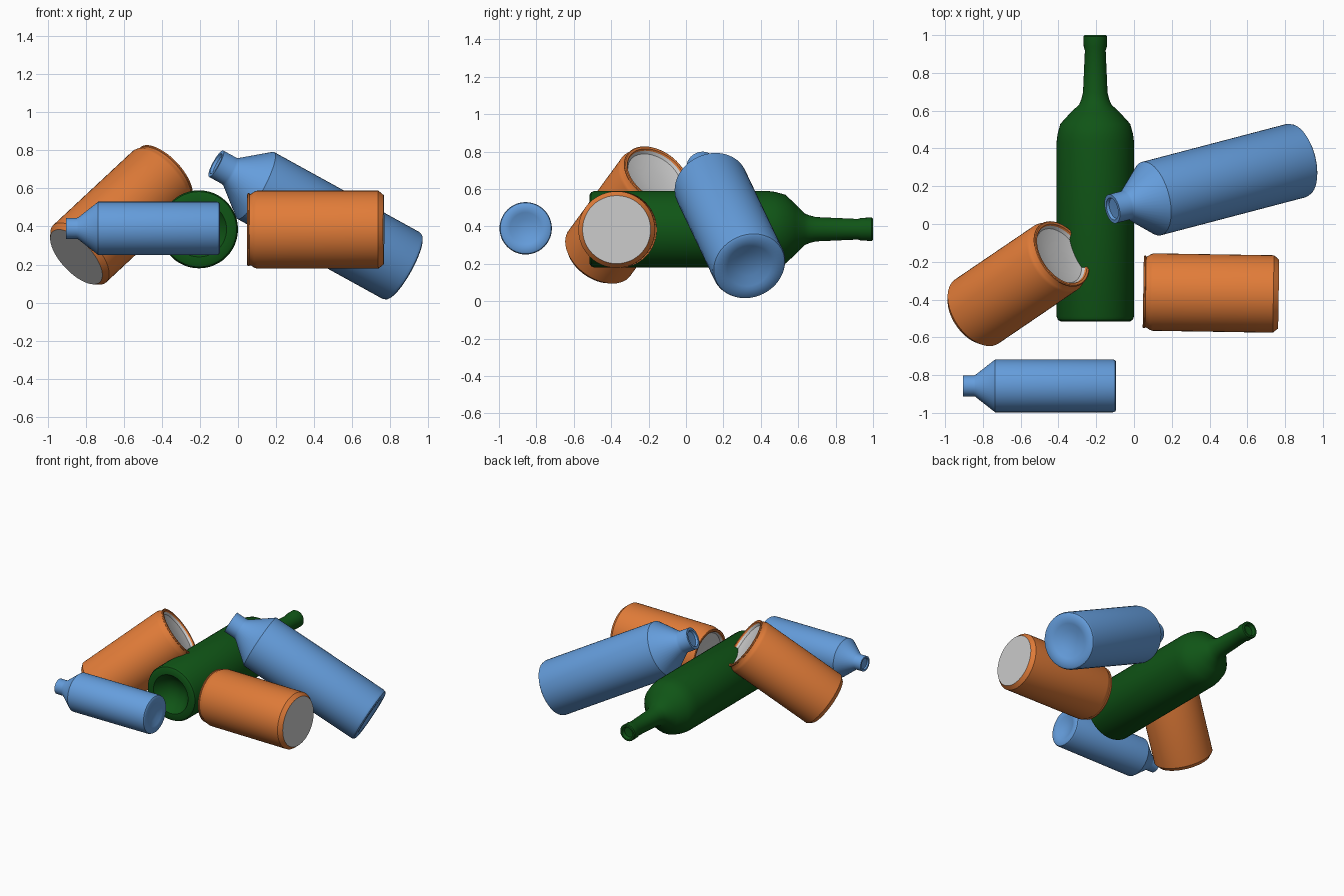
import bpy, bmesh, math
from mathutils import Vector

if "Cube" in bpy.data.objects:
    bpy.data.objects.remove(bpy.data.objects["Cube"])

SEGS = 48


def material(name, color):
    m = bpy.data.materials.new(name)
    m.diffuse_color = color
    m.use_nodes = True
    m.node_tree.nodes["Principled BSDF"].inputs["Base Color"].default_value = m.diffuse_color
    return m


ORANGE = material("orange", (0.75, 0.2, 0.04, 1))
BLUE = material("blue", (0.13, 0.34, 0.72, 1))
GREEN = material("green", (0.005, 0.09, 0.008, 1))


def lathe(name, profile, base, axis, mat=None, scale=1.0):
    """Revolve (radius, height) points; stand the result on base, pointing along axis."""
    bm = bmesh.new()
    rings = []
    for r, h in profile:
        if r == 0:
            rings.append([bm.verts.new((0, 0, h * scale))])
        else:
            rings.append([bm.verts.new((r * scale * math.cos(2 * math.pi * i / SEGS),
                                        r * scale * math.sin(2 * math.pi * i / SEGS),
                                        h * scale)) for i in range(SEGS)])
    for a, b in zip(rings, rings[1:]):
        for i in range(SEGS):
            j = (i + 1) % SEGS
            if len(a) == 1:
                bm.faces.new((a[0], b[j], b[i]))
            elif len(b) == 1:
                bm.faces.new((a[i], a[j], b[0]))
            else:
                bm.faces.new((a[i], a[j], b[j], b[i]))
    me = bpy.data.meshes.new(name)
    bm.to_mesh(me)
    bm.free()
    ob = bpy.data.objects.new(name, me)
    bpy.context.collection.objects.link(ob)
    if mat:
        me.materials.append(mat)
    ob.location = base
    ob.rotation_mode = 'QUATERNION'
    ob.rotation_quaternion = Vector(axis).to_track_quat('Z', 'Y')
    bpy.ops.object.select_all(action='DESELECT')
    ob.select_set(True)
    bpy.context.view_layer.objects.active = ob
    bpy.ops.object.shade_smooth_by_angle(angle=math.radians(35))
    return ob


# Wine bottle: punt, body, shoulder, neck, lip, shallow mouth
green_profile = [(0, 0.09), (0.07, 0.075), (0.12, 0.035), (0.145, 0.0), (0.185, 0.0),
                 (0.198, 0.008), (0.205, 0.025), (0.205, 0.95), (0.2, 0.99),
                 (0.185, 1.045), (0.135, 1.1), (0.085, 1.148), (0.074, 1.175),
                 (0.065, 1.21), (0.055, 1.435), (0.061, 1.452), (0.062, 1.508),
                 (0.057, 1.515), (0.045, 1.515), (0.038, 1.49), (0, 1.485)]
lathe("green_bottle", green_profile, (-0.205, -0.515, 0.385), (0, 1, 0), GREEN)

# Blue bottles share one profile
blue_profile = [(0, 0.022), (0.05, 0.018), (0.085, 0.004), (0.1, 0.0), (0.128, 0.0),
                (0.136, 0.005), (0.14, 0.016), (0.14, 0.64), (0.057, 0.746),
                (0.055, 0.755), (0.055, 0.81), (0.042, 0.81), (0.038, 0.8), (0, 0.798)]
lathe("small_blue_bottle", blue_profile, (-0.095, -0.857, 0.39), (-1, 0, 0), BLUE)
lathe("large_blue_bottle", blue_profile, (0.875, 0.34, 0.185), (-0.99, -0.26, 0.545),
      BLUE, 1.432)

# Cans: painted shell with rolled rim, plain base disc and recessed lid
shell = [(0.182, 0.0), (0.205, 0.028), (0.205, 0.665), (0.2, 0.68), (0.187, 0.7),
         (0.187, 0.704), (0.192, 0.707), (0.192, 0.714), (0.187, 0.717),
         (0.175, 0.715), (0.17, 0.705)]
base_disc = [(0, 0.0), (0.182, 0.0)]
lid = [(0.17, 0.705), (0.16, 0.69), (0.12, 0.68), (0.06, 0.674), (0, 0.672)]
cans = {"lying_can": ((0.766, -0.371, 0.383), (-1, 0.016, 0)),
        "leaning_can": ((-0.85, -0.475, 0.24), (0.655, 0.445, 0.61))}
for name, (base, axis) in cans.items():
    lathe(name + "_shell", shell, base, axis, ORANGE)
    lathe(name + "_base", base_disc, base, axis)
    lathe(name + "_lid", lid, base, axis)
